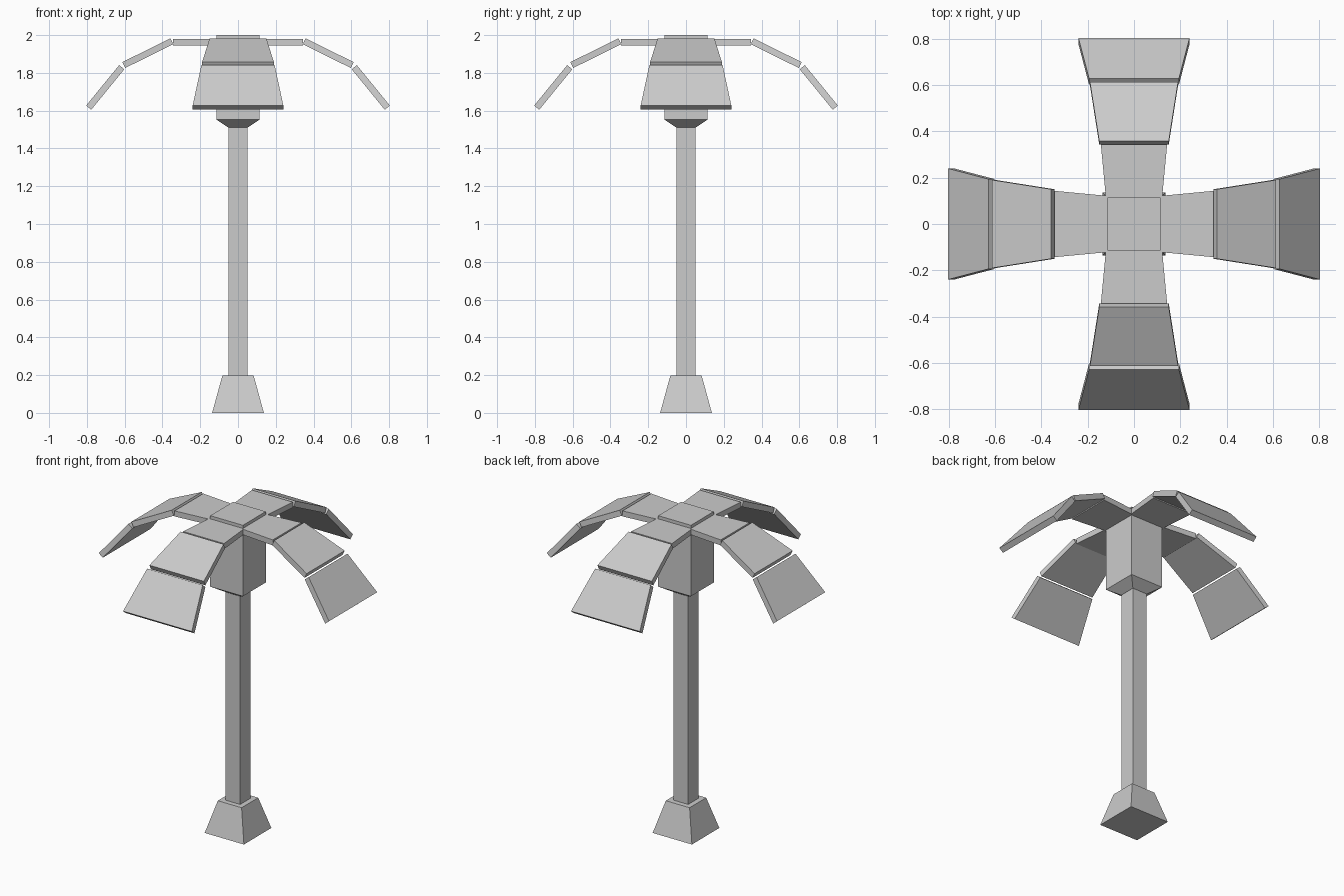
import bpy
from math import pi
from mathutils import Matrix

if "Cube" in bpy.data.objects:
    bpy.data.objects.remove(bpy.data.objects["Cube"])


def mesh_object(name, verts, faces):
    mesh = bpy.data.meshes.new(name)
    mesh.from_pydata(verts, [], faces)
    mesh.update()
    obj = bpy.data.objects.new(name, mesh)
    bpy.context.collection.objects.link(obj)
    return obj


def square_stack(name, rings):
    """Square column through (half_width, z) rings, capped at both ends."""
    verts = [(sx * h, sy * h, z) for h, z in rings
             for sx, sy in ((-1, -1), (1, -1), (1, 1), (-1, 1))]
    faces = [(3, 2, 1, 0)]
    for r in range(0, 4 * (len(rings) - 1), 4):
        faces += [(r + i, r + (i + 1) % 4, r + (i + 1) % 4 + 4, r + i + 4) for i in range(4)]
    n = len(verts)
    faces.append((n - 4, n - 3, n - 2, n - 1))
    return mesh_object(name, verts, faces)


def frond_panel(name, profile, inner, outer, angle):
    """Slab from an xz profile (inner bottom, outer bottom, outer top, inner top), flaring in y."""
    widths = (inner, outer, outer, inner)
    verts = [(x, s * w, z) for s in (-1, 1) for (x, z), w in zip(profile, widths)]
    faces = [(0, 1, 2, 3), (7, 6, 5, 4)]
    faces += [(i, i + 4, (i + 1) % 4 + 4, (i + 1) % 4) for i in range(4)]
    obj = mesh_object(name, verts, faces)
    obj.data.transform(Matrix.Rotation(angle, 4, 'Z'))
    return obj


# Foot, trunk and crown block
square_stack("base", [(0.137, 0), (0.083, 0.197)])
square_stack("trunk", [(0.051, 0.19), (0.051, 1.52)])
square_stack("crown", [(0.053, 1.512), (0.114, 1.552), (0.114, 2.0)])

# Four drooping fronds, three flaring panels each
panels = [
    ("inner", [(0.11, 1.945), (0.343, 1.945), (0.343, 1.98), (0.11, 1.98)], 0.121, 0.143),
    ("middle", [(0.343, 1.952), (0.597, 1.826), (0.612, 1.857), (0.358, 1.983)], 0.15, 0.19),
    ("outer", [(0.602, 1.819), (0.777, 1.605), (0.804, 1.627), (0.629, 1.841)], 0.194, 0.24),
]
for k, side in enumerate(("right", "back", "left", "front")):
    for part, profile, inner, outer in panels:
        frond_panel(f"{side}_frond_{part}", profile, inner, outer, k * pi / 2)
